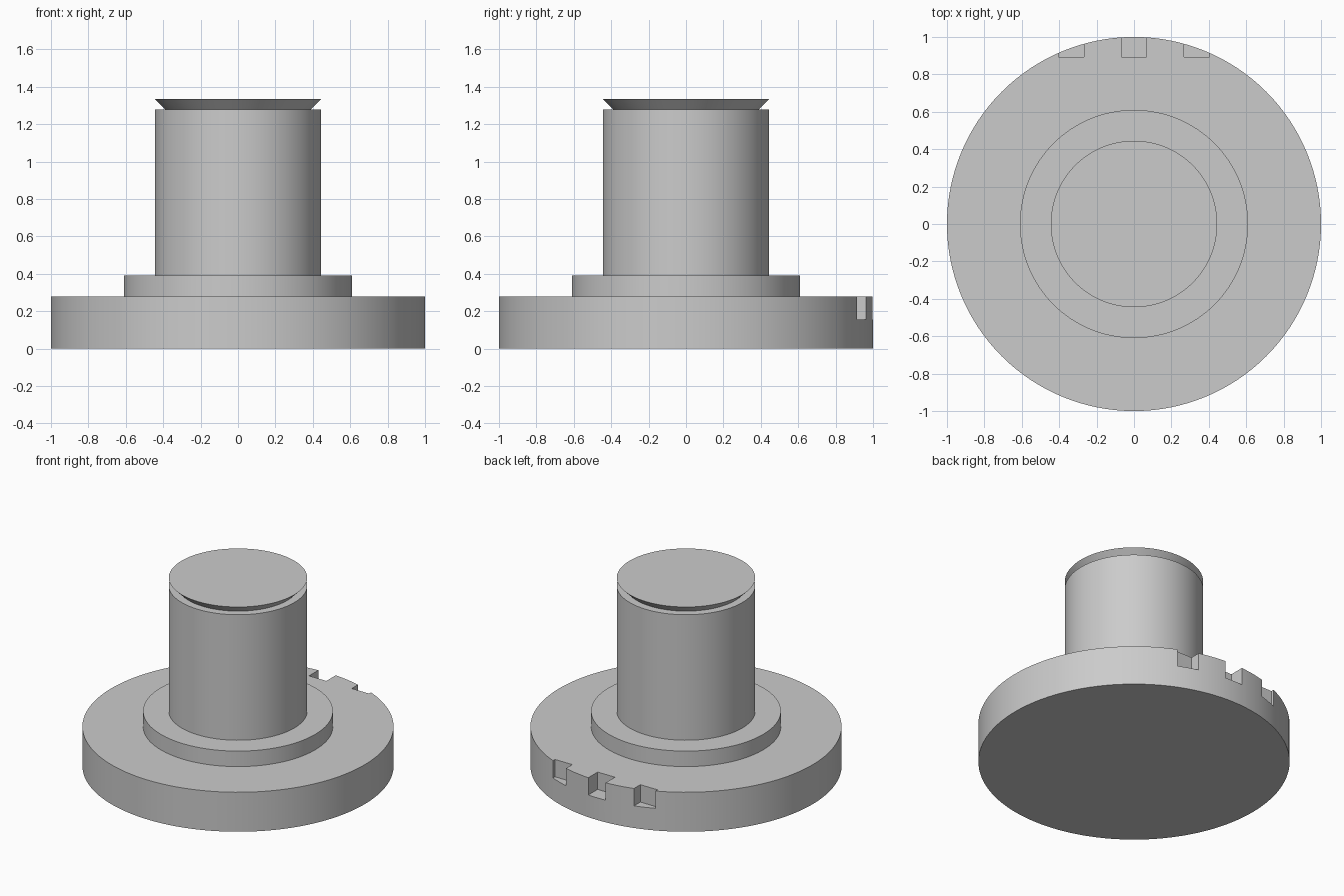
import bpy, bmesh, math

cube = bpy.data.objects.get("Cube")
if cube:
    bpy.data.objects.remove(cube, do_unlink=True)

grey = bpy.data.materials.new("plain_grey")
grey.use_nodes = True
colour = (0.6, 0.6, 0.6, 1)
grey.diffuse_color = colour
grey.node_tree.nodes["Principled BSDF"].inputs["Base Color"].default_value = colour


def add_object(name, bm):
    bmesh.ops.recalc_face_normals(bm, faces=bm.faces)
    mesh = bpy.data.meshes.new(name)
    bm.to_mesh(mesh)
    bm.free()
    mesh.materials.append(grey)
    obj = bpy.data.objects.new(name, mesh)
    bpy.context.collection.objects.link(obj)
    return obj


def lathe(name, profile, sides=128):
    """Closed solid of revolution from (radius, height) pairs."""
    bm = bmesh.new()
    rings = []
    for r, z in profile:
        angles = [math.tau * i / sides for i in range(sides)]
        rings.append([bm.verts.new((r * math.cos(a), r * math.sin(a), z)) for a in angles])
    for low, high in zip(rings, rings[1:]):
        for i in range(sides):
            j = (i + 1) % sides
            bm.faces.new((low[i], low[j], high[j], high[i]))
    bm.faces.new(rings[0][::-1])
    bm.faces.new(rings[-1])
    return add_object(name, bm)


def box(name, low, high):
    bm = bmesh.new()
    bmesh.ops.create_cube(bm, size=1)
    for v in bm.verts:
        v.co = [(a + b) / 2 + c * (b - a) for a, b, c in zip(low, high, v.co)]
    return add_object(name, bm)


# Stepped body: wide flange, collar, post and undercut flared cap
body = lathe("flanged_post", [
    (1.0, 0), (1.0, 0.28),
    (0.61, 0.28), (0.61, 0.39),
    (0.445, 0.39), (0.445, 1.28),
    (0.39, 1.28), (0.445, 1.335),
])

# Three square notches in the rear rim of the flange
for side, x in (("right", -0.335), ("middle", 0), ("left", 0.335)):
    cutter = box(f"notch_cutter_{side}", (x - 0.068, 0.893, 0.157), (x + 0.068, 1.1, 0.4))
    cutter.hide_render = True
    cutter.hide_set(True)
    cut = body.modifiers.new(f"notch_{side}", "BOOLEAN")
    cut.operation = "DIFFERENCE"
    cut.solver = "EXACT"
    cut.object = cutter

# Bake the notches, then smooth the round walls
bpy.context.view_layer.update()
evaluated = body.evaluated_get(bpy.context.evaluated_depsgraph_get())
notched = bpy.data.meshes.new_from_object(evaluated)
body.modifiers.clear()
body.data = notched
for obj in list(bpy.data.objects):
    if obj.name.startswith("notch_cutter"):
        bpy.data.objects.remove(obj, do_unlink=True)

bpy.ops.object.select_all(action="DESELECT")
body.select_set(True)
bpy.context.view_layer.objects.active = body
bpy.ops.object.shade_smooth_by_angle(angle=math.radians(30))
